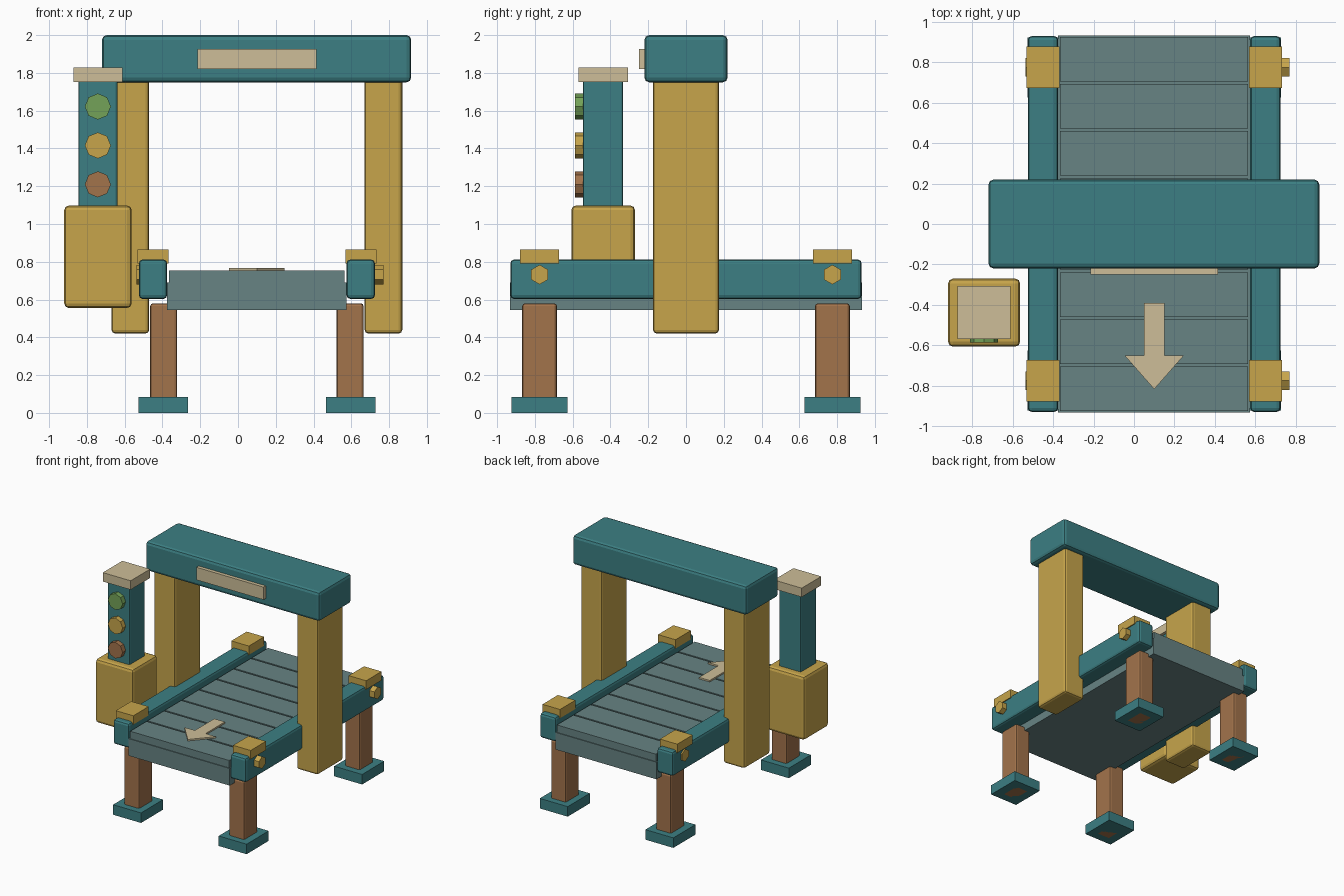
import bpy, bmesh, math
from mathutils import Matrix

if "Cube" in bpy.data.objects:
    bpy.data.objects.remove(bpy.data.objects["Cube"])


def material(name, r, g, b):
    m = bpy.data.materials.new(name)
    lin = [((c / 255 + 0.055) / 1.055) ** 2.4 for c in (r, g, b)]
    m.diffuse_color = (*lin, 1)
    m.use_nodes = True
    m.node_tree.nodes["Principled BSDF"].inputs["Base Color"].default_value = m.diffuse_color
    return m


TEAL = material("teal", 60, 127, 131)
YELLOW = material("mustard yellow", 199, 165, 75)
BROWN = material("brown", 162, 115, 75)
GREY = material("slate grey", 103, 131, 131)
BEIGE = material("beige", 205, 190, 152)
GREEN = material("green", 116, 162, 88)


def finish(name, bm, mat):
    bmesh.ops.recalc_face_normals(bm, faces=bm.faces)
    me = bpy.data.meshes.new(name)
    bm.to_mesh(me)
    bm.free()
    me.materials.append(mat)
    ob = bpy.data.objects.new(name, me)
    bpy.context.collection.objects.link(ob)
    return ob


def box(name, x, y, z, mat, bevel=0):
    """Box from (min, max) ranges, with an optional rounded edge."""
    bm = bmesh.new()
    bmesh.ops.create_cube(bm, size=1)
    for v in bm.verts:
        v.co = [(a + b) / 2 + c * (b - a) for (a, b), c in zip((x, y, z), v.co)]
    ob = finish(name, bm, mat)
    if bevel:
        mod = ob.modifiers.new("bevel", "BEVEL")
        mod.width = bevel
        mod.segments = 2
    return ob


def disc(name, centre, radius, depth, sides, axis, mat):
    """Low-poly cylinder along x or y with a corner pointing up."""
    bm = bmesh.new()
    bmesh.ops.create_cone(bm, cap_ends=True, segments=sides, radius1=radius,
                          radius2=radius, depth=depth)
    # put a corner on local +x, then turn local +x to world up
    first = max(bm.verts, key=lambda v: (round(v.co.x, 4), v.co.y)).co
    bm.transform(Matrix.Rotation(-math.atan2(first.y, first.x), 4, 'Z'))
    bm.transform(Matrix.Rotation(math.radians(-90), 4, 'Y'))
    if axis == 'y':
        bm.transform(Matrix.Rotation(math.radians(90), 4, 'Z'))
    bm.transform(Matrix.Translation(centre))
    return finish(name, bm, mat)


CX = 0.1  # centre line of the conveyor

# Conveyor bed and slats
box("conveyor_bed", (CX - 0.475, CX + 0.475), (-0.932, 0.932), (0.545, 0.69), GREY)
pitch = 1.864 / 8
for i in range(8):
    y = -0.932 + pitch * (i + 0.5)
    box(f"belt_slat_{i + 1}", (CX - 0.465, CX + 0.465),
        (y - pitch / 2 + 0.007, y + pitch / 2 - 0.007), (0.68, 0.753), GREY)

# Direction arrow on the belt
bm = bmesh.new()
half = [(0.05, -0.39), (0.05, -0.65), (0.147, -0.65)]
outline = half + [(0, -0.817)] + [(-x, y) for x, y in reversed(half)]
face = bm.faces.new([bm.verts.new((CX + x, y, 0.752)) for x, y in outline])
top = bmesh.ops.extrude_face_region(bm, geom=[face])["geom"]
bmesh.ops.translate(bm, vec=(0, 0, 0.014),
                    verts=[g for g in top if isinstance(g, bmesh.types.BMVert)])
finish("direction_arrow", bm, BEIGE)

# Rails, columns, legs, feet, rail caps and bolts on both sides
for side, s in (("left", -1), ("right", 1)):
    def span(a, b):
        return tuple(sorted((CX + s * a, CX + s * b)))

    box(f"{side}_rail", span(0.475, 0.625), (-0.93, 0.93), (0.603, 0.812), TEAL, 0.02)
    box(f"{side}_column", span(0.57, 0.77), (-0.175, 0.175), (0.42, 1.77), YELLOW, 0.02)
    for end, e in (("front", -1), ("back", 1)):
        y = e * 0.775

        def around(w):
            return (y - w, y + w)

        box(f"{end}_{side}_leg", span(0.422, 0.565), around(0.092), (0, 0.58), BROWN, 0.015)
        box(f"{end}_{side}_foot", span(0.365, 0.627), around(0.148), (0, 0.085), TEAL)
        box(f"{end}_{side}_rail_cap", span(0.469, 0.633), around(0.103), (0.79, 0.865), YELLOW)
        bolt_x = 0.74 if s > 0 else -0.507
        disc(f"{end}_{side}_bolt", (bolt_x, y, 0.732), 0.052, 0.06, 6, 'x', YELLOW)

# Overhead beam with name plate
box("top_beam", (-0.72, 0.917), (-0.22, 0.22), (1.75, 2.0), TEAL, 0.025)
box("beam_plate", (-0.215, 0.415), (-0.25, -0.21), (1.82, 1.927), BEIGE)

# Control box with signal tower
box("control_box", (-0.92, -0.563), (-0.607, -0.27), (0.555, 1.098), YELLOW, 0.025)
box("signal_post", (-0.845, -0.638), (-0.545, -0.333), (1.05, 1.77), TEAL, 0.012)
box("signal_cap", (-0.872, -0.611), (-0.568, -0.307), (1.752, 1.828), BEIGE)
for name, z, mat in (("lower", 1.21, BROWN), ("middle", 1.416, YELLOW), ("upper", 1.622, GREEN)):
    disc(f"{name}_signal_light", (-0.742, -0.562, z), 0.069, 0.05, 8, 'y', mat)
